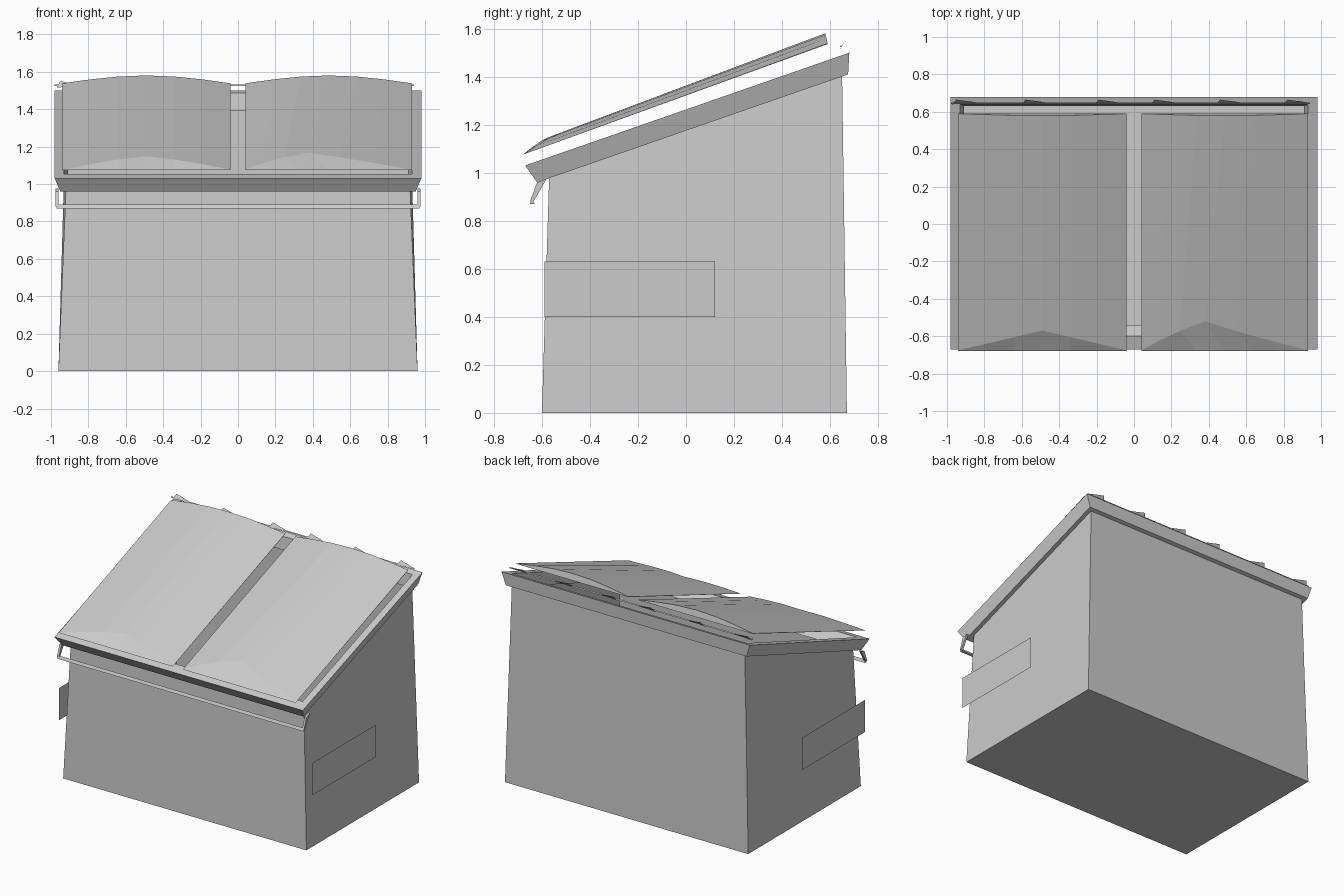
import bpy
import bmesh
import math

cube = bpy.data.objects.get("Cube")
if cube:
    bpy.data.objects.remove(cube, do_unlink=True)

grey = bpy.data.materials.new("light_grey_metal")
grey.use_nodes = True
grey.diffuse_color = (0.6, 0.6, 0.6, 1)
grey.node_tree.nodes["Principled BSDF"].inputs["Base Color"].default_value = (0.6, 0.6, 0.6, 1)


def make(name, verts, faces):
    bm = bmesh.new()
    vs = [bm.verts.new(v) for v in verts]
    for f in faces:
        bm.faces.new([vs[i] for i in f])
    bmesh.ops.recalc_face_normals(bm, faces=bm.faces)
    mesh = bpy.data.meshes.new(name)
    bm.to_mesh(mesh)
    bm.free()
    mesh.materials.append(grey)
    obj = bpy.data.objects.new(name, mesh)
    bpy.context.collection.objects.link(obj)
    return obj


def loop(half, front, back, height):
    """Rectangle of four points whose height depends on y."""
    return [(x, y, height(y)) for x, y in
            ((-half, front), (half, front), (half, back), (-half, back))]


def bridge(a, b, n=4):
    """Quads joining two rings of n points starting at indices a and b."""
    return [(a + i, a + (i + 1) % n, b + (i + 1) % n, b + i) for i in range(n)]


def rim_top(y):
    return 1.03 + 0.348 * (y + 0.67)


def rim_low(y):
    return 0.96 + 0.347 * (y + 0.62)


def lid_base(y):
    return 1.075 + 0.365 * (y + 0.68)


# Open-topped tapering body
make("bin_body",
     loop(0.96, -0.6, 0.67, lambda y: 0) + loop(0.92, -0.57, 0.65, rim_low),
     [(3, 2, 1, 0)] + bridge(0, 4))

# Sloping rim frame around the opening
rings = (loop(0.95, -0.62, 0.675, rim_low) + loop(0.98, -0.67, 0.68, rim_top)
         + loop(0.93, -0.6, 0.64, rim_top) + loop(0.91, -0.54, 0.63, rim_low))
make("rim", rings, bridge(0, 4) + bridge(4, 8) + bridge(8, 12) + bridge(12, 0))


# Two bulging lids whose crown tapers to the front edge
def lid(name, x0, x1, back_peak, front_peak, front_y):
    steps = 6
    base_f, crown_f, crown_b, base_b = [], [], [], []
    for i in range(steps + 1):
        t = i / steps
        x = x0 + (x1 - x0) * t
        bulge = 0.042 * math.sin(math.pi * t)
        shift = (front_peak - back_peak) * math.sin(math.pi * t)
        ridge = 1 - abs(2 * t - 1)
        y = -0.675 + (front_y + 0.675) * ridge
        base_f.append((x, -0.68, lid_base(-0.68)))
        crown_f.append((x + shift, y, lid_base(y) + bulge * 0.8))
        crown_b.append((x, 0.59 - bulge * 0.25, lid_base(0.59) + bulge))
        base_b.append((x, 0.59, lid_base(0.59) - 0.003))
    n = steps + 1
    faces = []
    for row in range(4):
        a, b = row * n, (row + 1) % 4 * n
        faces += [(a + i, a + i + 1, b + i + 1, b + i) for i in range(steps)]
    faces += [(0, n, 2 * n, 3 * n), (n - 1, 2 * n - 1, 3 * n - 1, 4 * n - 1)]
    make(name, base_f + crown_f + crown_b + base_b, faces)


lid("right_lid", -0.94, -0.04, -0.49, -0.49, -0.57)
lid("left_lid", 0.04, 0.93, 0.485, 0.38, -0.52)


# Slim three-sided bars along x
def bar(name, x0, x1, y, z, r):
    ring = [(y - r, z - r), (y + r, z - r), (y, z + r)]
    make(name, [(x, p, q) for x in (x0, x1) for p, q in ring],
         bridge(0, 3, 3) + [(0, 1, 2), (3, 4, 5)])


bar("front_handle_bar", -0.97, 0.97, -0.64, 0.88, 0.01)
bar("hinge_rod", -0.98, 0.94, 0.645, 1.528, 0.004)

# Handle brackets and flat side pocket plates
for side, s in (("right", -1), ("left", 1)):
    profile = [(-0.62, 0.96), (-0.58, 0.975), (-0.635, 0.88), (-0.65, 0.88)]
    make(side + "_handle_bracket",
         [(s * x, y, z) for x in (0.96, 0.975) for y, z in profile],
         bridge(0, 4) + [(0, 1, 2, 3), (4, 5, 6, 7)])
    make(side + "_side_plate",
         [(s, y, z) for y, z in ((-0.59, 0.4), (0.12, 0.4), (0.12, 0.63), (-0.59, 0.63))],
         [(0, 1, 2, 3)])

# Small triangular hinge tabs along the back
for i, x in enumerate((-0.9, -0.53, -0.14, 0.16, 0.51, 0.87)):
    make(f"hinge_tab_{i + 1}",
         [(x - 0.07, 0.64, 1.515), (x - 0.05, 0.665, 1.55), (x + 0.06, 0.65, 1.53)],
         [(0, 1, 2)])
